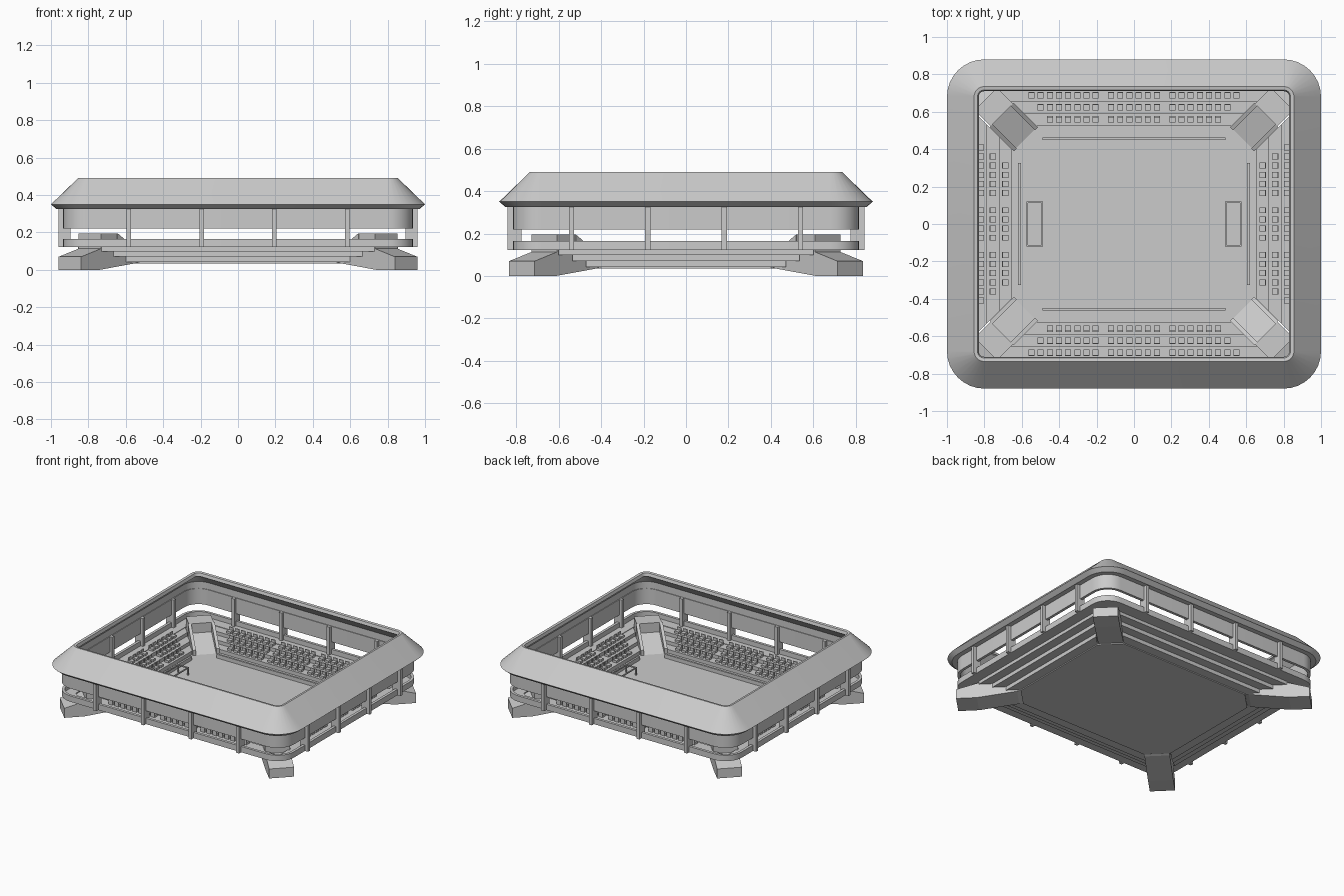
import bpy, bmesh, math

if "Cube" in bpy.data.objects:
    bpy.data.objects.remove(bpy.data.objects["Cube"])

SIDES4 = [(1, 1), (-1, 1), (-1, -1), (1, -1)]


def finish(name, bm, smooth=False):
    bmesh.ops.recalc_face_normals(bm, faces=bm.faces)
    me = bpy.data.meshes.new(name)
    bm.to_mesh(me)
    bm.free()
    ob = bpy.data.objects.new(name, me)
    bpy.context.collection.objects.link(ob)
    if smooth:
        bpy.ops.object.select_all(action='DESELECT')
        ob.select_set(True)
        bpy.context.view_layer.objects.active = ob
        bpy.ops.object.shade_smooth_by_angle(angle=math.radians(25))
    return ob


def prism(bm, bottom, top):
    """Solid between two matching polygons of 3D points."""
    a = [bm.verts.new(p) for p in bottom]
    b = [bm.verts.new(p) for p in top]
    n = len(a)
    bm.faces.new(a)
    bm.faces.new(b)
    for i in range(n):
        bm.faces.new((a[i], a[(i + 1) % n], b[(i + 1) % n], b[i]))


def slab(bm, pts, z0, z1):
    prism(bm, [(x, y, z0) for x, y in pts], [(x, y, z1) for x, y in pts])


def box(bm, x0, x1, y0, y1, z0, z1):
    slab(bm, [(x0, y0), (x1, y0), (x1, y1), (x0, y1)], z0, z1)


def ring(name, profile, segs=8):
    """Sweep a closed (inset, z) profile around the rounded stadium outline."""
    bm = bmesh.new()
    loops = []
    for inset, z in profile:
        r = max(0.2 - inset, 0.02)
        loop = []
        for q, (sx, sy) in enumerate(SIDES4):
            cx, cy = sx * (1 - inset - r), sy * (0.88 - inset - r)
            for k in range(segs + 1):
                t = math.pi / 2 * (q + k / segs)
                loop.append(bm.verts.new((cx + r * math.cos(t), cy + r * math.sin(t), z)))
        loops.append(loop)
    n = len(loops[0])
    for a, b in zip(loops, loops[1:] + loops[:1]):
        for i in range(n):
            j = (i + 1) % n
            bm.faces.new((a[i], a[j], b[j], b[i]))
    return finish(name, bm, True)


# Roof canopy, upper wall, parapet and concourse
ring("roof", [(0, .35), (.145, .49), (.163, .487), (.17, .465), (.155, .46),
              (.08, .385), (.08, .325), (.03, .325)])
ring("upper_wall", [(.065, .22), (.065, .335), (.085, .335), (.085, .22)])
ring("parapet", [(.065, .122), (.065, .165), (.085, .165), (.085, .122)])
ring("concourse", [(.07, .122), (.07, .13), (.16, .13), (.16, .122)])

# Posts carrying the wall and roof
bm = bmesh.new()
for s in (-1, 1):
    for k in (-1.5, -.5, .5, 1.5):
        x, y = k * .39, k * .36
        box(bm, x - .012, x + .012, s * .775, s * .84, .122, .335)
        box(bm, s * .895, s * .96, y - .012, y + .012, .122, .335)
finish("posts", bm)

# Pitch
bm = bmesh.new()
octagon = [(.53, .525), (-.53, .525), (-.655, .40), (-.655, -.40),
           (-.53, -.525), (.53, -.525), (.655, -.40), (.655, .40)]
slab(bm, octagon, .035, .047)
finish("pitch", bm)


def place(side, s, along, out):
    """Map stand coordinates to the long (x) or short (y) sides."""
    return (along, s * out) if side == "long" else (s * out, along)


# Stepped stands and seats on all four sides
stands, seats = bmesh.new(), bmesh.new()
SP = .049
for side, start, cut, mid, block_start, counts in (
        ("long", .525, -.005, 6, .205, (6, 7, 8)),
        ("short", .655, .255, 4, .165, (4, 5, 6))):
    for s in (-1, 1):
        for t in range(3):
            o0 = start + t * .065
            o1 = o0 + .07
            z0, z1 = .046 + t * .028, .074 + t * .026
            w0, w1 = o0 - cut, o1 - cut
            pts = [place(side, s, a, o) for a, o in
                   ((-w0, o0), (w0, o0), (w1, o1), (-w1, o1))]
            slab(stands, pts, z0 - .004, z1)
            centres = [(i - (mid - 1) / 2) * SP for i in range(mid)]
            for k in range(counts[t]):
                centres += [block_start + k * SP, -block_start - k * SP]
            oc = o0 + .034
            for c in centres:
                for oa, ob, h0, h1 in ((oc - .017, oc + .017, 0, .016),
                                       (oc + .011, oc + .018, .01, .036)):
                    xa, ya = place(side, s, c - .016, oa)
                    xb, yb = place(side, s, c + .016, ob)
                    box(seats, xa, xb, ya, yb, z1 + h0, z1 + h1)
finish("stand_tiers", stands)
finish("seats", seats)

# Diagonal corner legs with ramp, cap block and sloping side walls
R = math.sqrt(.5)


def corner_part(bm, sx, sy, profile, v0, v1):
    def pt(u, v, z):
        return (sx * (.75 + (u - v) * R), sy * (.625 + (u + v) * R), z)
    prism(bm, [pt(u, v0, z) for u, z in profile], [pt(u, v1, z) for u, z in profile])


legs, caps, walls = bmesh.new(), bmesh.new(), bmesh.new()
for sx, sy in SIDES4:
    corner_part(legs, sx, sy, [(.21, 0), (.07, 0), (-.2, .035), (-.24, .047),
                               (-.06, .125), (.02, .125), (.21, .07)], -.085, .085)
    corner_part(caps, sx, sy, [(.06, .10), (.06, .195), (-.06, .195), (-.06, .10)],
                -.085, .085)
    for v in (-.08, .08):
        corner_part(walls, sx, sy, [(-.06, .10), (-.06, .195), (-.244, .085), (-.244, .04)],
                    v - .011, v + .011)
finish("corner_legs", legs)
finish("corner_caps", caps)
finish("ramp_walls", walls)

# Boards around the pitch and the two goals
boards, goals = bmesh.new(), bmesh.new()
B = .004
for s in (-1, 1):
    box(boards, -.49, .49, s * .448, s * .462, .045, .075)
    box(boards, s * .605, s * .619, -.325, .325, .045, .075)
    for y in (-.115, .115):
        box(goals, s * .49, s * .57, y - B, y + B, .097, .105)
        for x in (.49, .57):
            box(goals, s * x - B, s * x + B, y - B, y + B, .045, .105)
    for x in (.49, .57):
        box(goals, s * x - B, s * x + B, -.115, .115, .097, .105)
finish("side_boards", boards)
finish("goals", goals)
